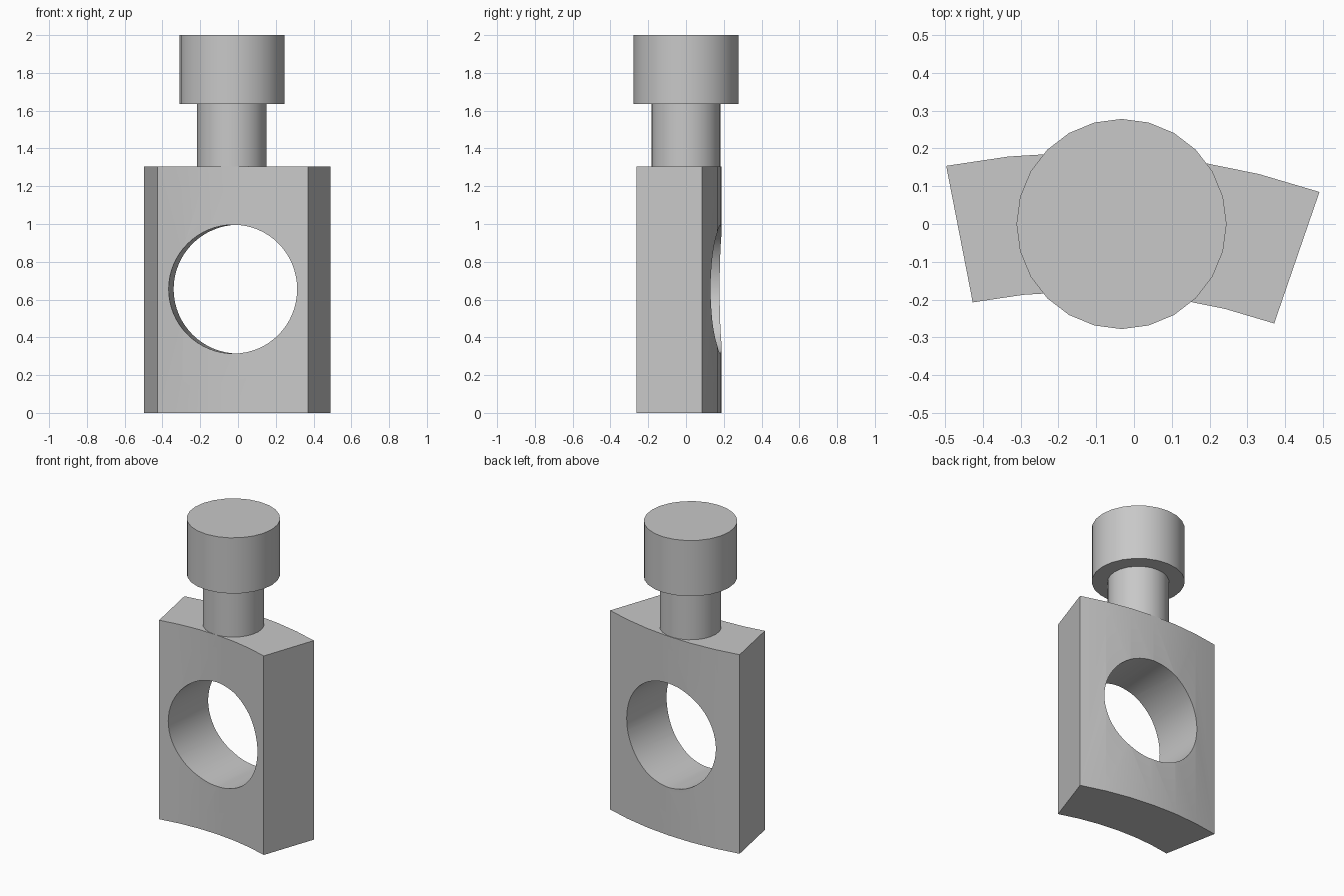
import bpy, bmesh, math
from mathutils import Vector, Matrix

cube = bpy.data.objects.get("Cube")
if cube:
    bpy.data.objects.remove(cube, do_unlink=True)

grey = bpy.data.materials.new("plain grey")
grey.use_nodes = True
colour = (0.58, 0.58, 0.58, 1)
grey.diffuse_color = colour
grey.node_tree.nodes["Principled BSDF"].inputs["Base Color"].default_value = colour

ARC_CENTRE = Vector((-0.132, -1.724, 0))
R_IN, R_OUT = 1.545, 1.913
MID, SWEEP, STEPS = math.radians(86), math.radians(30), 6
BLOCK_TOP, TOP = 1.305, 2.0


def finish(name, bm):
    bmesh.ops.recalc_face_normals(bm, faces=bm.faces)
    mesh = bpy.data.meshes.new(name)
    bm.to_mesh(mesh)
    bm.free()
    mesh.materials.append(grey)
    obj = bpy.data.objects.new(name, mesh)
    bpy.context.collection.objects.link(obj)
    return obj


def cylinder(name, radius, length, segments, matrix):
    bm = bmesh.new()
    bmesh.ops.create_cone(bm, cap_ends=True, segments=segments, radius1=radius,
                          radius2=radius, depth=length, matrix=matrix)
    return finish(name, bm)


def select_only(obj):
    bpy.ops.object.select_all(action='DESELECT')
    obj.select_set(True)
    bpy.context.view_layer.objects.active = obj


def polar(radius, angle):
    return ARC_CENTRE + radius * Vector((math.cos(angle), math.sin(angle), 0))


# Curved block: ring sector profile, extruded up
angles = [MID + SWEEP * (i / STEPS - 0.5) for i in range(STEPS + 1)]
profile = [polar(R_OUT, a) for a in angles] + [polar(R_IN, a) for a in reversed(angles)]
bm = bmesh.new()
base = bm.faces.new([bm.verts.new(p) for p in profile])
up = bmesh.ops.extrude_face_region(bm, geom=[base], use_keep_orig=True)
bmesh.ops.translate(bm, vec=(0, 0, BLOCK_TOP),
                    verts=[v for v in up["geom"] if isinstance(v, bmesh.types.BMVert)])
block = finish("curved_block", bm)

# Round hole running through the block along its middle radius
centre = polar((R_IN + R_OUT) / 2, MID) + Vector((0, 0, 0.655))
axis = Vector((math.cos(MID), math.sin(MID), 0))
turn = axis.to_track_quat('Z', 'Y').to_matrix().to_4x4()
cutter = cylinder("hole_cutter", 0.341, 1.2, 64, Matrix.Translation(centre) @ turn)
cutter.hide_render = True
cut = block.modifiers.new("hole", 'BOOLEAN')
cut.operation, cut.solver, cut.object = 'DIFFERENCE', 'EXACT', cutter
select_only(block)
bpy.ops.object.modifier_apply(modifier=cut.name)
bpy.data.objects.remove(cutter, do_unlink=True)


# Neck and head standing on the block
def upright(name, radius, bottom, top):
    place = Matrix.Translation((-0.033, 0, (bottom + top) / 2))
    return cylinder(name, radius, top - bottom, 24, place)


neck = upright("neck", 0.183, BLOCK_TOP, 1.635)
head = upright("head", 0.278, 1.635, TOP)

for part in (block, neck, head):
    select_only(part)
    bpy.ops.object.shade_smooth_by_angle(angle=math.radians(30))
